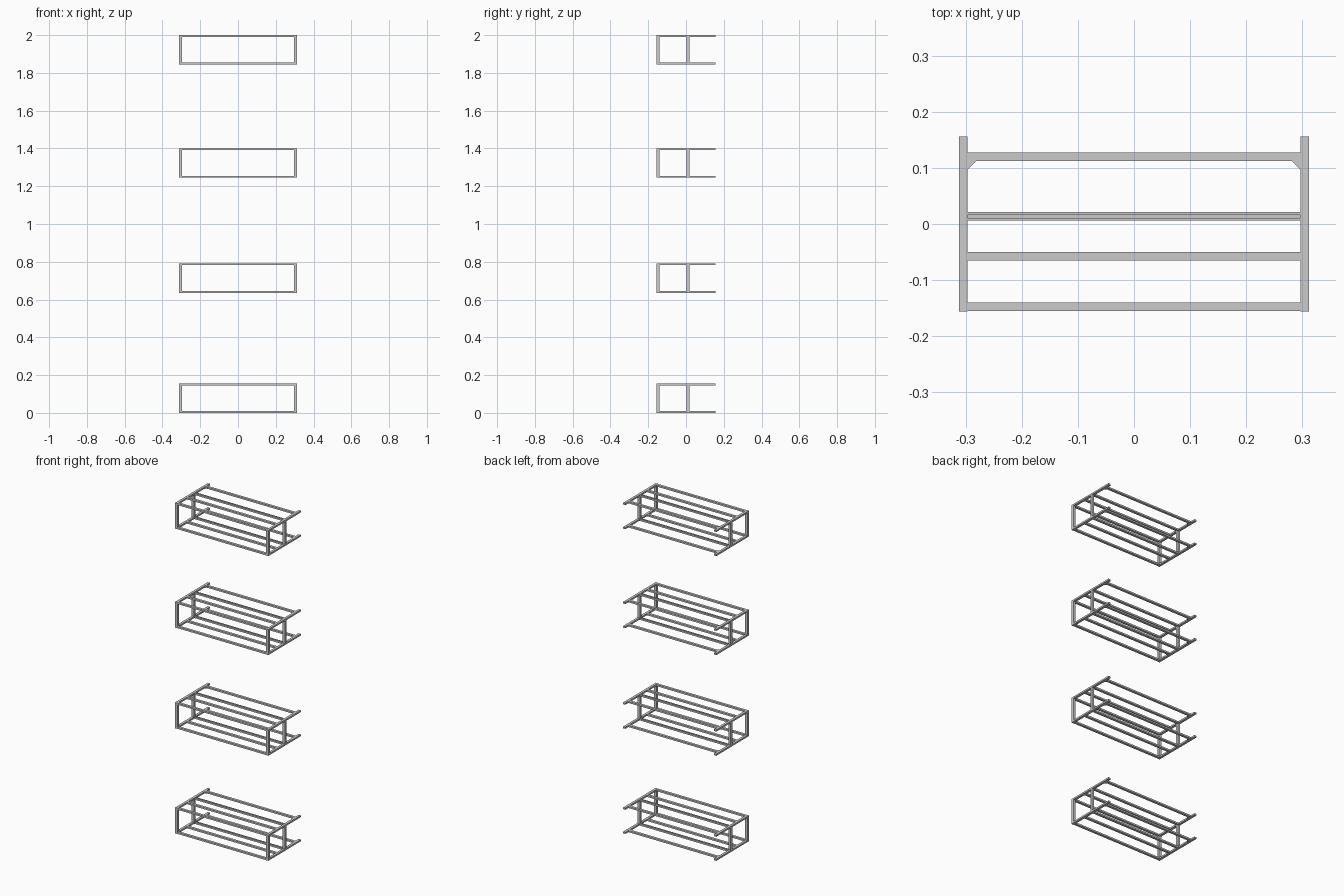
import bpy, bmesh

if "Cube" in bpy.data.objects:
    bpy.data.objects.remove(bpy.data.objects["Cube"])

W = 0.015      # tube width
T = 0.010      # tube height of the horizontal members
H = 0.156      # height of one frame
X = 0.312      # half width
Y = 0.156      # half depth
XI = X - W     # inner face of the side rails


def mesh_object(name, bm):
    bmesh.ops.recalc_face_normals(bm, faces=bm.faces)
    me = bpy.data.meshes.new(name)
    bm.to_mesh(me)
    bm.free()
    ob = bpy.data.objects.new(name, me)
    bpy.context.collection.objects.link(ob)
    return ob


def prism(name, pts, vec):
    """Extrude a closed outline of 3D points along vec."""
    bm = bmesh.new()
    face = bm.faces.new([bm.verts.new(p) for p in pts])
    res = bmesh.ops.extrude_face_region(bm, geom=[face], use_keep_orig=True)
    verts = [g for g in res["geom"] if isinstance(g, bmesh.types.BMVert)]
    bmesh.ops.translate(bm, verts=verts, vec=vec)
    return mesh_object(name, bm)


def box(name, x0, x1, y0, y1, z0, z1):
    pts = [(x0, y0, z0), (x1, y0, z0), (x1, y1, z0), (x0, y1, z0)]
    return prism(name, pts, (0, 0, z1 - z0))


def grooved_bar(name, yc, z0):
    """Cross bar with a shallow groove along its top."""
    a, g, d = W / 2, 0.0025, 0.004
    prof = [(-a, 0), (a, 0), (a, T), (g, T), (g, T - d), (-g, T - d), (-g, T), (-a, T)]
    return prism(name, [(-XI, yc + y, z0 + z) for y, z in prof], (2 * XI, 0, 0))


def shelf_frame(n, base):
    for level, z in (("lower", base), ("upper", base + H - T)):
        tag = f"{level}_{n}"
        # long cross bars
        for part, y in (("front_bar", -Y + 0.001), ("inner_bar", -0.065), ("rear_bar", 0.112)):
            box(f"{part}_{tag}", -XI, XI, y, y + W, z, z + T)
        grooved_bar(f"middle_bar_{tag}", 0.0135, z)
        for s, side in ((-1, "left"), (1, "right")):
            # side rail and corner gusset
            box(f"{side}_rail_{tag}", *sorted((s * XI, s * X)), -Y, Y, z, z + T)
            tri = [(s * XI, 0.112, z + 0.002), (s * (XI - 0.016), 0.112, z + 0.002),
                   (s * XI, 0.096, z + 0.002)]
            prism(f"{side}_gusset_{tag}", tri, (0, 0, T - 0.004))
    # posts between the two levels
    for s, side in ((-1, "left"), (1, "right")):
        for part, y in (("front_post", -Y), ("middle_post", 0.003)):
            box(f"{side}_{part}_{n}", *sorted((s * XI, s * X)), y, y + W,
                base + T, base + H - T)


# four frames stacked above each other
for i, base in enumerate((0.0, 0.636, 1.245, 2.0 - H), 1):
    shelf_frame(i, base)
